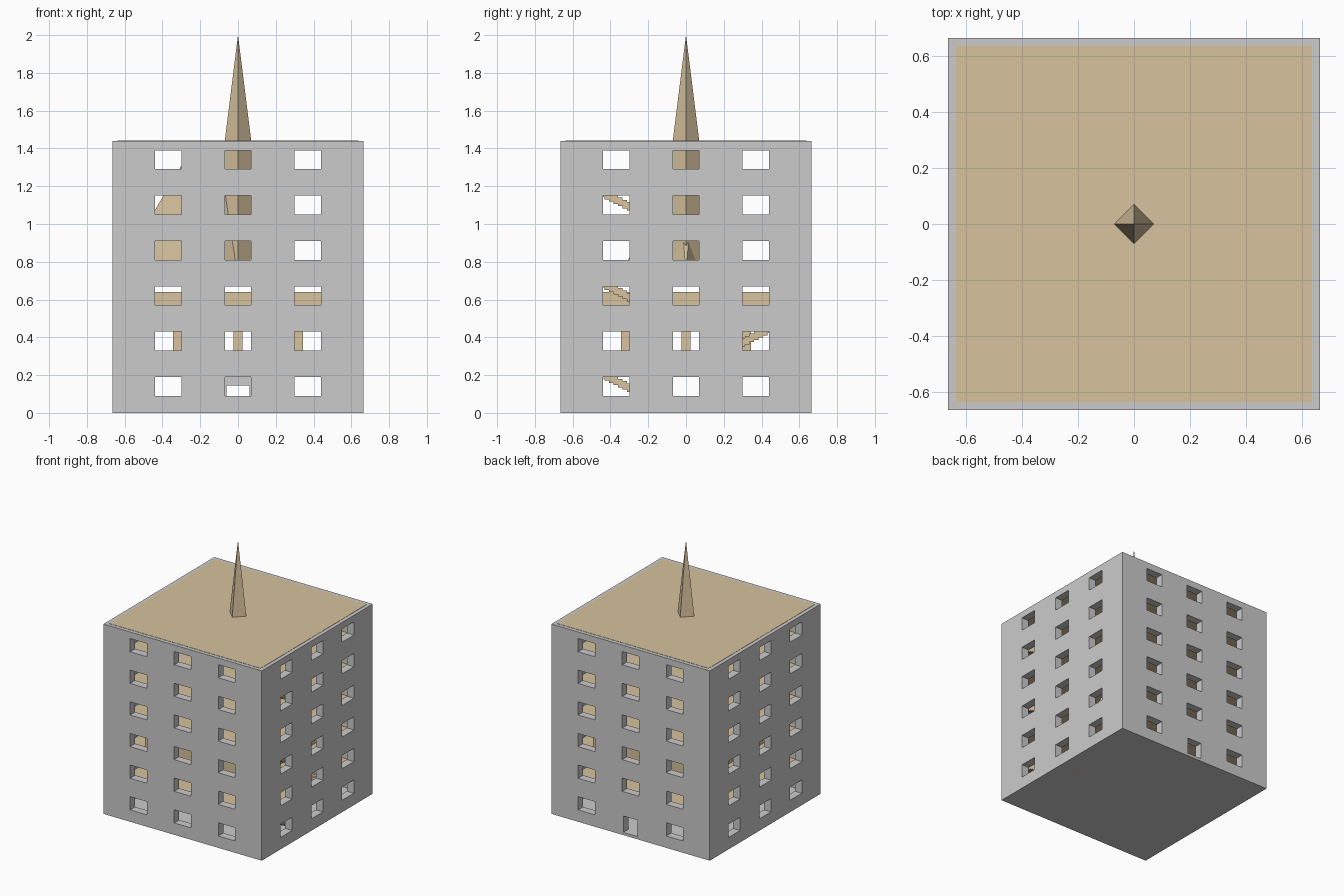
import bpy, bmesh
from mathutils import Matrix, Vector

if "Cube" in bpy.data.objects:
    bpy.data.objects.remove(bpy.data.objects["Cube"])

W, H, F = 0.665, 1.44, 0.24      # half width, wall height, storey height
T = 0.06                         # wall thickness

tan = bpy.data.materials.new("tan")
tan.diffuse_color = (0.68, 0.54, 0.34, 1)
tan.use_nodes = True
tan.node_tree.nodes["Principled BSDF"].inputs["Base Color"].default_value = tan.diffuse_color


def box(bm, x0, x1, y0, y1, z0, z1):
    m = (Matrix.Translation(((x0 + x1) / 2, (y0 + y1) / 2, (z0 + z1) / 2))
         @ Matrix.Diagonal((x1 - x0, y1 - y0, z1 - z0, 1)))
    return bmesh.ops.create_cube(bm, size=1, matrix=m)["verts"]


def finish(bm, name, mat=None):
    me = bpy.data.meshes.new(name)
    bm.to_mesh(me)
    bm.free()
    ob = bpy.data.objects.new(name, me)
    bpy.context.collection.objects.link(ob)
    if mat:
        me.materials.append(mat)
    return ob


def boxes(name, items, mat=None):
    bm = bmesh.new()
    for b in items:
        box(bm, *b)
    return finish(bm, name, mat)


# hollow outer walls
bm = bmesh.new()
box(bm, -W, W, -W, W, 0, H)
inner = box(bm, -W + T, W - T, -W + T, W - T, 0.02, H - 0.02)
bmesh.ops.reverse_faces(bm, faces=list({f for v in inner for f in v.link_faces}))
walls = finish(bm, "walls")

# window and door openings
holes = []
a, b = W - T - 0.02, W + 0.05
for k in range(6):
    z0, z1 = k * F + 0.09, k * F + 0.19
    for c in (-0.37, 0, 0.37):
        u0, u1 = c - 0.07, c + 0.07
        holes.append((u0, u1, -b, -a, z0, z1))
        holes.append((a, b, u0, u1, z0, z1))
        holes.append((-b, -a, u0, u1, z0, z1))
        if k == 0 and c == 0:
            holes.append((-0.06, 0.06, a, b, 0.021, 0.145))
        else:
            holes.append((u0, u1, a, b, z0, z1))
cutter = boxes("opening_cutter", holes)
cutter.hide_render = True
mod = walls.modifiers.new("openings", "BOOLEAN")
mod.operation, mod.solver, mod.object = "DIFFERENCE", "EXACT", cutter
bpy.context.view_layer.objects.active = walls
bpy.ops.object.modifier_apply(modifier=mod.name)
bpy.data.objects.remove(cutter)

# floor slabs and roof
S = 0.637
boxes("floors", [(-S, S, -S, S, k * F - 0.02, k * F) for k in range(1, 6)], tan)
boxes("roof", [(-S, S, -S, S, H - 0.03, H + 0.002)], tan)

# second storey columns
P = (-0.32, 0, 0.32)
boxes("columns", [(x - .025, x + .025, y - .025, y + .025, F, 2 * F - 0.02)
                  for x in P for y in P], tan)

# low block on the third storey
boxes("low_block", [(-0.46, 0.46, -0.46, 0.46, 2 * F, 0.64)], tan)

# straight stairs, alternating direction
steps = []
for k, d in ((0, -1), (1, 1), (2, -1), (4, -1)):
    for i in range(20):
        y = sorted((d * i * 0.024, d * (i + 1) * 0.024))
        z = k * F + (i + 1) * 0.012
        steps.append((0.48, 0.59, y[0], y[1], max(k * F, z - 0.045), z))
boxes("stairs", steps, tan)

# leaning spike inside the upper storeys
bm = bmesh.new()
for p in ((-.59, 0, .82), (-.3, -.34, .73), (-.3, .26, .73), (.25, 0, .73),
          (-.24, -.05, 1.41), (-.24, .05, 1.41)):
    bm.verts.new(p)
bmesh.ops.convex_hull(bm, input=bm.verts)
finish(bm, "leaning_spike", tan)

# four-sided spire through the roof
bm = bmesh.new()
bmesh.ops.create_cone(bm, cap_ends=True, segments=4, radius1=0.16, radius2=0,
                      depth=1.28, matrix=Matrix.Translation((0, 0, 1.36)))
x = max(abs(v.co.x) for v in bm.verts)
if x < 0.15:   # keep the corners on the axes
    bmesh.ops.rotate(bm, verts=bm.verts, cent=Vector((0, 0, 0)),
                     matrix=Matrix.Rotation(0.785398, 3, "Z"))
finish(bm, "spire", tan)
